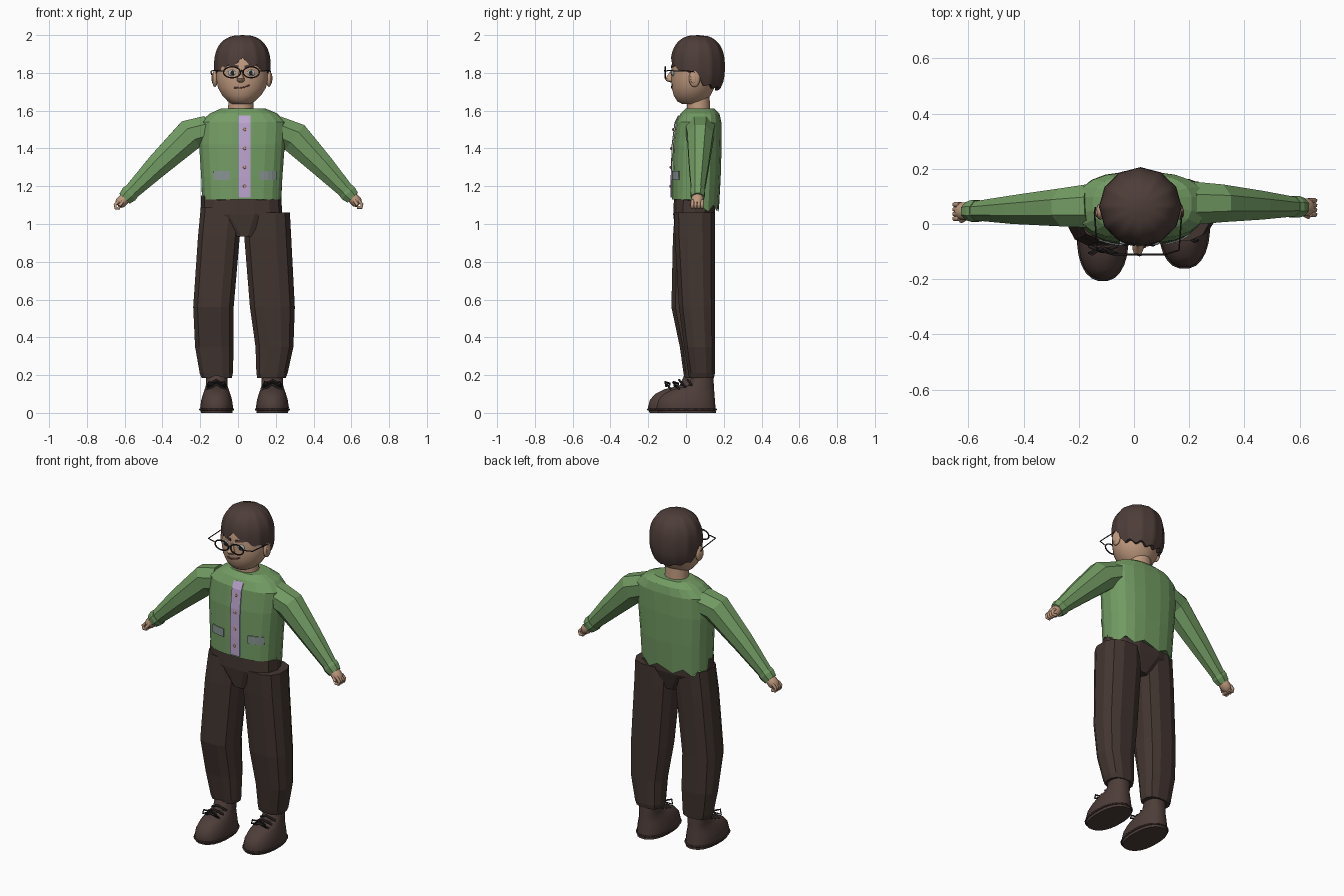
import bpy, math
from mathutils import Vector

cube = bpy.data.objects.get("Cube")
if cube:
    bpy.data.objects.remove(cube, do_unlink=True)


def material(name, *rgb):
    m = bpy.data.materials.new(name)
    m.use_nodes = True
    m.diffuse_color = (*rgb, 1)
    m.node_tree.nodes["Principled BSDF"].inputs["Base Color"].default_value = (*rgb, 1)
    return m


GREEN = material("cardigan green", .17, .33, .125)
TROUSER = material("trouser brown", .055, .036, .03)
BROWN = material("hair and shoe brown", .075, .047, .04)
SKIN = material("skin tan", .52, .32, .21)
LILAC = material("shirt lilac", .5, .37, .62)
GREY = material("pocket grey", .24, .29, .28)
ORANGE = material("button orange", .6, .3, .2)
DARK = material("frame dark", .02, .016, .016)
EYE = material("eye pale", .45, .5, .52)
LIP = material("lip brown", .2, .08, .06)


def add(name, verts, faces, mat, smooth=False):
    me = bpy.data.meshes.new(name)
    me.from_pydata([tuple(v) for v in verts], [], faces)
    me.materials.append(mat)
    ob = bpy.data.objects.new(name, me)
    bpy.context.collection.objects.link(ob)
    if smooth:
        bpy.ops.object.select_all(action='DESELECT')
        bpy.context.view_layer.objects.active = ob
        ob.select_set(True)
        bpy.ops.object.shade_smooth_by_angle(angle=math.radians(40))
    return ob


def loft(name, rings, mat, smooth=False, cap=True):
    n = len(rings[0])
    verts = [v for r in rings for v in r]
    faces = [(k * n + i, k * n + (i + 1) % n, (k + 1) * n + (i + 1) % n, (k + 1) * n + i)
             for k in range(len(rings) - 1) for i in range(n)]
    if cap:
        faces += [tuple(reversed(range(n))), tuple(range(len(verts) - n, len(verts)))]
    return add(name, verts, faces, mat, smooth)


def power(v, p):
    return math.copysign(abs(v) ** (2 / p), v)


def ring(z, x0, x1, y0, y1, n, p):
    # Rounded-box outline inside the given bounds, with a flat facet to the front
    pts = []
    for i in range(n):
        a = 2 * math.pi * (i + .5) / n - math.pi / 2
        pts.append(Vector(((x0 + x1) / 2 + (x1 - x0) / 2 * power(math.cos(a), p),
                           (y0 + y1) / 2 + (y1 - y0) / 2 * power(math.sin(a), p), z)))
    return pts


def body(name, sections, mat, n, p, smooth=False):
    return loft(name, [ring(*s, n, p) for s in sections], mat, smooth)


def front_y(sections, p, x, z):
    # Depth of the front surface of a lofted body
    for a, b in zip(sections, sections[1:]):
        if a[0] <= z <= b[0]:
            t = (z - a[0]) / (b[0] - a[0])
            x0, x1, y0, y1 = [u + (v - u) * t for u, v in zip(a[1:], b[1:])]
            s = min(1, abs((x - (x0 + x1) / 2) / ((x1 - x0) / 2)))
            return (y0 + y1) / 2 - (y1 - y0) / 2 * (1 - s ** p) ** (1 / p)


def patch(name, sections, p, x0, x1, zs, mat, gap=.006, slant=0):
    # Thin plate that follows the front of a body
    nx = 4
    verts = []
    for z in zs:
        for i in range(nx + 1):
            x = x0 + (x1 - x0) * i / nx
            zz = z + slant * (i / nx - .5)
            verts.append((x, front_y(sections, p, x, zz) - gap, zz))
    w = nx + 1
    faces = [(k * w + i, k * w + i + 1, k * w + w + i + 1, k * w + w + i)
             for k in range(len(zs) - 1) for i in range(nx)]
    ob = add(name, verts, faces, mat)
    m = ob.modifiers.new("thickness", 'SOLIDIFY')
    m.thickness = .005
    return ob


def limb(name, path, mat, n=8, smooth=False):
    # Tube through (centre, radius in plane, depth radius) stations
    rings = []
    for k, (c, r, ry) in enumerate(path):
        d = (Vector(path[min(k + 1, len(path) - 1)][0]) - Vector(path[max(k - 1, 0)][0])).normalized()
        side = Vector((0, 1, 0))
        up = d.cross(side).normalized()
        side = up.cross(d)
        rings.append([Vector(c) + side * ry * math.cos(a) - up * r * math.sin(a)
                      for a in [2 * math.pi * (i + .5) / n for i in range(n)]])
    return loft(name, rings, mat, smooth)


def wire(name, pts, r, mat, cyclic=False):
    cu = bpy.data.curves.new(name, 'CURVE')
    cu.dimensions = '3D'
    cu.bevel_depth = r
    cu.bevel_resolution = 1
    cu.use_fill_caps = True
    sp = cu.splines.new('POLY')
    sp.points.add(len(pts) - 1)
    for q, v in zip(sp.points, pts):
        q.co = (*v, 1)
    sp.use_cyclic_u = cyclic
    cu.materials.append(mat)
    ob = bpy.data.objects.new(name, cu)
    bpy.context.collection.objects.link(ob)
    return ob


def ball(name, c, size, mat):
    bpy.ops.mesh.primitive_uv_sphere_add(segments=14, ring_count=8, radius=1, location=c)
    ob = bpy.context.object
    ob.name = name
    ob.scale = size
    ob.data.materials.append(mat)
    bpy.ops.object.shade_smooth()
    return ob


# Cardigan body with a ragged rear hem
TORSO = [(1.13, -.19, .23, -.075, .175), (1.25, -.197, .237, -.075, .185), (1.42, -.208, .25, -.07, .19),
         (1.54, -.205, .257, -.055, .188), (1.585, -.15, .21, -.03, .178), (1.612, -.09, .145, 0, .15)]
rings = [ring(*s, 20, 2.6) for s in TORSO]
for i, v in enumerate(rings[0]):
    if v.y > .06:
        v.z = 1.10 if i % 2 else 1.065
loft("cardigan_body", rings, GREEN)
patch("shirt_placket", TORSO, 2.6, .002, .065, (1.14, 1.25, 1.42, 1.535, 1.575), LILAC)
for z in (1.2, 1.3, 1.4, 1.5):
    ball("button", (.035, front_y(TORSO, 2.6, .035, z) - .009, z), (.008, .004, .008), ORANGE)
for side, x in (("right", -.13), ("left", .115)):
    patch(side + "_pocket", TORSO, 2.6, x, x + .088, (1.232, 1.28), GREY)

# Trousers
body("trouser_hips", [(.935, -.02, .09, -.055, .12), (1.05, -.195, .235, -.07, .155),
                      (1.15, -.195, .228, -.065, .155)], TROUSER, 14, 2.6)
LEGS = {"right": [(.185, -.195, -.03, -.01, .11), (.21, -.205, -.025, -.015, .112), (.35, -.23, -.02, -.035, .125),
                  (.56, -.24, -.02, -.08, .125), (.93, -.215, .012, -.072, .14), (1.09, -.2, .03, -.06, .145)],
        "left": [(.185, .1, .255, .015, .15), (.21, .095, .265, .01, .155), (.35, .09, .296, -.012, .157),
                 (.56, .06, .304, -.04, .157), (.93, .03, .285, -.062, .157), (1.06, .03, .278, -.065, .157)]}
for side, sections in LEGS.items():
    body(side + "_trouser_leg", sections, TROUSER, 12, 2.6)

# Shoes with laces, measured forward from the heel
for side, x, heel in (("right", -.113, .115), ("left", .182, .16)):
    profile = ((0, -.31, .084), (.03, -.318, .088), (.07, -.307, .082), (.1, -.28, .073), (.125, -.23, .064),
               (.145, -.15, .058), (.2, -.125, .058))
    body(side + "_shoe", [(z, x - w, x + w, heel + f, heel - z * .08) for z, f, w in profile],
         BROWN, 20, 2.3, True)
    wire(side + "_sole_edge", ring(.018, x - .089, x + .089, heel - .318, heel, 24, 2.3), .005, TROUSER, True)
    for k in range(3):
        y, z = heel - .215 + k * .032, .142 + k * .012
        wire(side + "_lace", [(x - .05, y + .02, z - .018), (x, y, z + .008), (x + .05, y + .02, z - .018)],
             .006, DARK)
    for s in (-1, 1):
        wire(side + "_bow", [(x, heel - .2, .155), (x + s * .04, heel - .225, .165),
                             (x + s * .05, heel - .22, .14), (x, heel - .2, .15)], .005, DARK)

# Sleeves, cuffs and hands
ARMS = {"right": ((-.16, .065, 1.50), (-.25, .06, 1.475), (-.425, .052, 1.31), (-.585, .047, 1.15)),
        "left": ((.2, .075, 1.50), (.30, .075, 1.458), (.45, .068, 1.305), (.592, .062, 1.155))}
for side, path in ARMS.items():
    s = -1 if side == "right" else 1
    limb(side + "_sleeve", list(zip(path, (.08, .09, .067, .042), (.085, .074, .056, .035))), GREEN)
    wrist = Vector(path[-1])
    d = (wrist - Vector(path[-2])).normalized()
    limb(side + "_cuff", [(wrist + d * t, r, r * .85) for t, r in ((-.03, .048), (-.012, .05), (.022, .041))], GREEN)
    limb(side + "_palm", [(wrist + d * t, r, r * 1.1)
                          for t, r in ((0, .026), (.03, .03), (.055, .03), (.072, .02))], SKIN, 10, True)
    for k in range(4):
        a = wrist + d * .05 + Vector((s * .012, -.026 + k * .017, .006))
        wire(side + "_finger", [a, a + d * .026, a + d * .038 + Vector((-s * .012, 0, -.01)),
                                a + d * .025 + Vector((-s * .025, 0, -.018))], .009, SKIN)
    wire(side + "_thumb", [wrist + d * .02 + Vector((0, -.02, 0)), wrist + d * .06 + Vector((0, -.034, -.012))],
         .009, SKIN)

# Neck and head
body("neck", [(1.58, -.055, .085, .005, .13), (1.70, -.05, .08, .005, .125)], SKIN, 16, 2, True)
HEAD = [(1.635, -.03, .065, -.02, .09), (1.65, -.055, .09, -.047, .105), (1.68, -.083, .122, -.065, .13),
        (1.72, -.106, .148, -.076, .15), (1.77, -.117, .16, -.078, .163), (1.83, -.116, .16, -.076, .163),
        (1.90, -.105, .148, -.066, .16), (1.96, -.06, .1, -.02, .12)]
body("head", HEAD, SKIN, 32, 2, True)
for side, s in (("right", -1), ("left", 1)):
    ball(side + "_ear", (.021 + s * .143, .045, 1.77), (.016, .03, .045), SKIN)
    ball(side + "_ear_hollow", (.021 + s * .155, .04, 1.772), (.006, .016, .028), SKIN)

# Hair: grooved cap lofted from the crown to a varying hairline
LINE = ((0, 1.872), (.45, 1.84), (.9, 1.81), (1.4, 1.80), (1.85, 1.735), (3.15, 1.71))


def hairline(phi):
    for (a, u), (b, v) in zip(LINE, LINE[1:]):
        if a <= phi <= b:
            return u + (v - u) * (phi - a) / (b - a)


N, rows = 72, 14
rings = []
for k in range(rows + 1):
    row = []
    for i in range(N):
        a = 2 * math.pi * i / N
        phi = min(a, 2 * math.pi - a)
        low = hairline(phi) + .008 * math.cos(a * 12)
        f = min(k / (rows - 1), 1)
        z = 1.999 - (1.999 - low) * (.01 + .99 * f ** 1.8)
        t = abs(z - 1.83) / .17
        r = max(0, 1 - t ** 2.5) ** .4 * (1 - .035 * abs(math.sin(a * 6)))
        if k == rows:
            r *= .85
        row.append(Vector((.023 - .15 * r * math.sin(a) * -1, .062 - .144 * r * math.cos(a), z)))
    rings.append(row)
rings.reverse()
loft("hair", rings, BROWN, True, cap=False)
ball("hair_crown", (.023, .062, 1.975), (.075, .07, .025), BROWN)

# Face
for side, x in (("right", -.03), ("left", .068)):
    y = front_y(HEAD, 2, x, 1.80)
    ball(side + "_eye", (x, y + .002, 1.80), (.024, .01, .017), EYE)
    ball(side + "_pupil", (x, y - .006, 1.80), (.01, .005, .012), DARK)
    slant = .014 if x < 0 else -.014
    patch(side + "_eyebrow", HEAD, 2, x - .033, x + .033, (1.832, 1.846), BROWN, .005, -slant)
loft("nose", [ring(z, .014 - w, .014 + w, y, -.05, 12, 2) for z, w, y in
              ((1.75, .01, -.085), (1.757, .02, -.105), (1.77, .021, -.114), (1.785, .013, -.1), (1.82, .008, -.076))],
     SKIN, True)
wire("mouth", [(x, front_y(HEAD, 2, x, z) - .001, z) for x, z in
               ((-.02, 1.722), (.01, 1.72), (.04, 1.726), (.062, 1.737))], .004, LIP)

# Spectacles
for side, x, w, s in (("right", -.032, .045, -1), ("left", .07, .043, 1)):
    rim = [(x + w * math.cos(a), -.11, 1.803 + .029 * math.sin(a))
           for a in [2 * math.pi * i / 20 for i in range(20)]]
    wire(side + "_rim", rim, .004, DARK, True)
    wire(side + "_temple", [(x + s * w, -.11, 1.81), (.015 + s * .148, -.095, 1.812),
                            (.015 + s * .158, .04, 1.808), (.015 + s * .155, .06, 1.79)], .003, DARK)
wire("spectacle_bridge", [(.012, -.11, 1.807), (.02, -.114, 1.812), (.028, -.11, 1.807)], .004, DARK)
